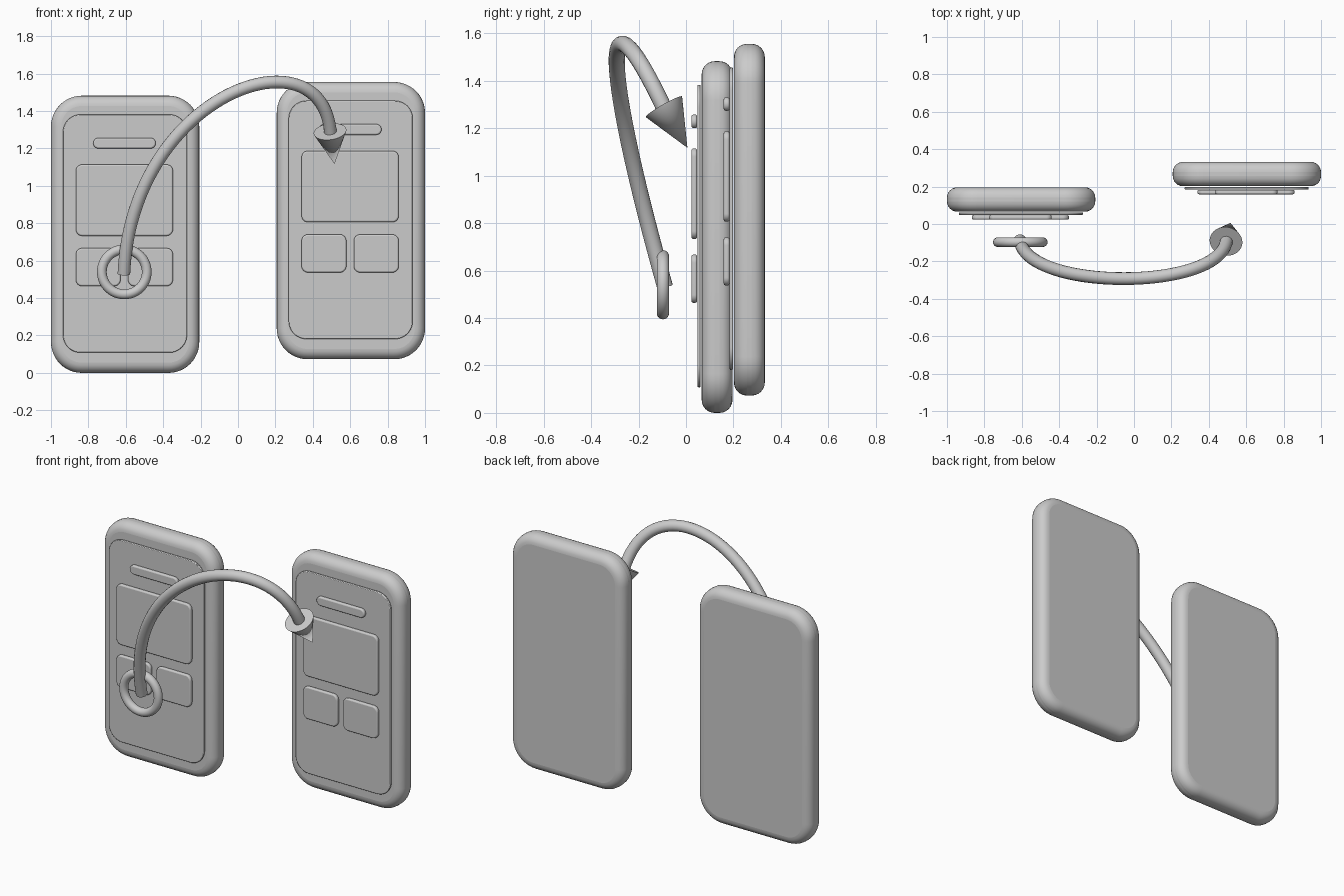
import bpy, bmesh, math
from mathutils import Vector

if "Cube" in bpy.data.objects:
    bpy.data.objects.remove(bpy.data.objects["Cube"])


def smooth(ob):
    bpy.ops.object.select_all(action='DESELECT')
    ob.select_set(True)
    bpy.context.view_layer.objects.active = ob
    bpy.ops.object.shade_smooth_by_angle(angle=math.radians(35))


def slab(name, x0, x1, z0, z1, y0, y1, radius, bevel, segs):
    """Rounded rectangle in the XZ plane, extruded along y with a soft rim."""
    bm = bmesh.new()
    n = 12
    corners = [(x1 - radius, z1 - radius, 0), (x0 + radius, z1 - radius, 90),
               (x0 + radius, z0 + radius, 180), (x1 - radius, z0 + radius, 270)]
    verts = []
    for cx, cz, start in corners:
        for i in range(n + 1):
            a = math.radians(start + 90 * i / n)
            verts.append(bm.verts.new((cx + radius * math.cos(a), y0, cz + radius * math.sin(a))))
    face = bm.faces.new(verts)
    ext = bmesh.ops.extrude_face_region(bm, geom=[face], use_keep_orig=True)
    moved = [g for g in ext['geom'] if isinstance(g, bmesh.types.BMVert)]
    bmesh.ops.translate(bm, verts=moved, vec=(0, y1 - y0, 0))
    bmesh.ops.recalc_face_normals(bm, faces=bm.faces)
    me = bpy.data.meshes.new(name)
    bm.to_mesh(me)
    bm.free()
    ob = bpy.data.objects.new(name, me)
    bpy.context.collection.objects.link(ob)
    mod = ob.modifiers.new("soft_rim", 'BEVEL')
    mod.width = bevel
    mod.segments = segs
    mod.limit_method = 'ANGLE'
    mod.angle_limit = math.radians(40)
    smooth(ob)
    return ob


def phone(prefix, dx, dy, dz):
    def part(name, x0, x1, z0, z1, y0, y1, *rim):
        slab(prefix + name, x0 + dx, x1 + dx, z0 + dz, z1 + dz, y0 + dy, y1 + dy, *rim)
    # body and screen
    part("body", -1.0, -0.207, 0.0, 1.482, 0.066, 0.196, 0.165, 0.055, 6)
    part("screen", -0.936, -0.273, 0.108, 1.382, 0.048, 0.062, 0.095, 0.004, 2)
    # interface tiles: (x0, x1, z0, z1, corner radius)
    tiles = {"title_bar": (-0.774, -0.440, 1.200, 1.257, 0.028),
             "large_card": (-0.867, -0.348, 0.733, 1.114, 0.034),
             "left_card": (-0.867, -0.628, 0.464, 0.667, 0.034),
             "right_card": (-0.588, -0.348, 0.464, 0.667, 0.034)}
    for name, (x0, x1, z0, z1, r) in tiles.items():
        part(name, x0, x1, z0, z1, 0.023, 0.047, r, 0.008, 3)


phone("left_phone_", 0, 0, 0)
phone("right_phone_", 1.207, 0.136, 0.073)

# touch ring
bpy.ops.mesh.primitive_torus_add(major_segments=64, minor_segments=16,
                                 major_radius=0.12, minor_radius=0.026,
                                 location=(-0.608, -0.097, 0.54),
                                 rotation=(math.pi / 2, 0, 0))
ring = bpy.context.object
ring.name = "touch_ring"
smooth(ring)

# curved arrow shaft
cu = bpy.data.curves.new("arrow_shaft", 'CURVE')
cu.dimensions = '3D'
cu.bevel_depth = 0.034
cu.bevel_resolution = 6
cu.use_fill_caps = True
cu.resolution_u = 48
sp = cu.splines.new('BEZIER')
sp.bezier_points.add(1)
start, end = sp.bezier_points
for p in (start, end):
    p.handle_left_type = p.handle_right_type = 'FREE'
start.co = (-0.61, -0.088, 0.53)
start.handle_right = (-0.57, -0.36, 1.50)
start.handle_left = (-0.614, -0.06, 0.43)
end.co = (0.495, -0.088, 1.275)
end.handle_left = (0.46, -0.36, 1.855)
end.handle_right = (0.51, -0.03, 1.15)
shaft = bpy.data.objects.new("arrow_shaft", cu)
bpy.context.collection.objects.link(shaft)

# arrow head, pointing from base centre to tip
base, tip = Vector((0.492, -0.093, 1.29)), Vector((0.516, 0.006, 1.117))
axis = tip - base
bpy.ops.mesh.primitive_cone_add(vertices=48, radius1=0.088, radius2=0, depth=axis.length,
                                location=(base + tip) / 2,
                                rotation=axis.to_track_quat('Z', 'Y').to_euler())
head = bpy.context.object
head.name = "arrow_head"
smooth(head)
